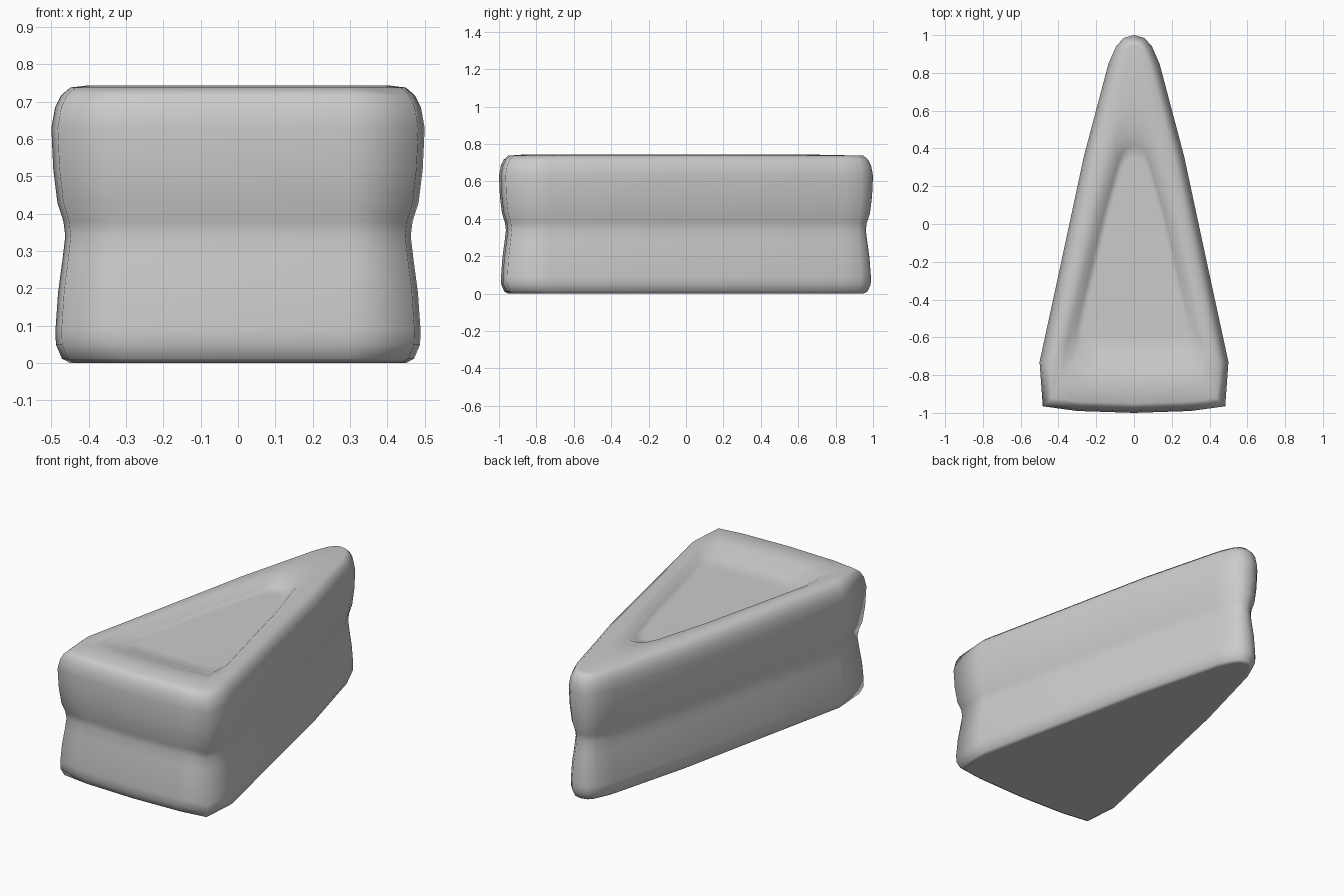
import bpy, bmesh
from mathutils import Vector

if "Cube" in bpy.data.objects:
    bpy.data.objects.remove(bpy.data.objects["Cube"])

# Plan outline of the slice: right half from tip to front edge, then mirrored
half = [(0, 1), (0.055, 0.985), (0.095, 0.94), (0.135, 0.85), (0.265, 0.36),
        (0.385, -0.2), (0.5, -0.73), (0.483, -0.965), (0.3, -0.99), (0, -1)]
outline = [Vector(p) for p in half]
outline += [Vector((-x, y)) for x, y in reversed(half[1:-1])]
n = len(outline)


def inset(d):
    """Outline moved inward by d with mitred corners (clockwise loop)."""
    pts = []
    for i, p in enumerate(outline):
        a = (p - outline[i - 1]).normalized()
        b = (outline[(i + 1) % n] - p).normalized()
        na, nb = Vector((a.y, -a.x)), Vector((b.y, -b.x))
        pts.append(p + (na + nb) * (d / (1 + na.dot(nb))))
    return pts


def shrink(sx, sy, cy):
    """Outline scaled for the sunken top."""
    return [Vector((p.x * sx, p.y * sy + cy)) for p in outline]


# Side profile as (inset, height): lower layer, filling groove, upper layer, rim
profile = [(0.05, 0), (0.028, 0.012), (0.012, 0.05), (0.011, 0.09), (0.018, 0.19),
           (0.03, 0.28), (0.037, 0.34), (0.032, 0.38), (0.016, 0.43), (0.005, 0.52),
           (0, 0.63), (0.01, 0.685), (0.026, 0.717), (0.05, 0.738)]
levels = [(inset(d), z) for d, z in profile]

# Sunken triangle on the top
levels += [(shrink(0.80, 0.76, -0.105), 0.744),
           (shrink(0.71, 0.64, -0.15), 0.738),
           (shrink(0.60, 0.55, -0.135), 0.703),
           (shrink(0.50, 0.47, -0.12), 0.690)]

# Loft the levels and close both ends
bm = bmesh.new()
rings = [[bm.verts.new((p.x, p.y, z)) for p in pts] for pts, z in levels]
for lo, hi in zip(rings, rings[1:]):
    for i in range(n):
        j = (i + 1) % n
        bm.faces.new((lo[i], lo[j], hi[j], hi[i]))
bm.faces.new(rings[0])
bm.faces.new(rings[-1])
bmesh.ops.recalc_face_normals(bm, faces=bm.faces)
for f in bm.faces:
    f.smooth = True

mesh = bpy.data.meshes.new("cake_slice")
bm.to_mesh(mesh)
bm.free()
cake = bpy.data.objects.new("cake_slice", mesh)
bpy.context.collection.objects.link(cake)

# Area-weighted normals keep the broad faces flat
mod = cake.modifiers.new("normals", 'WEIGHTED_NORMAL')
mod.weight = 50
